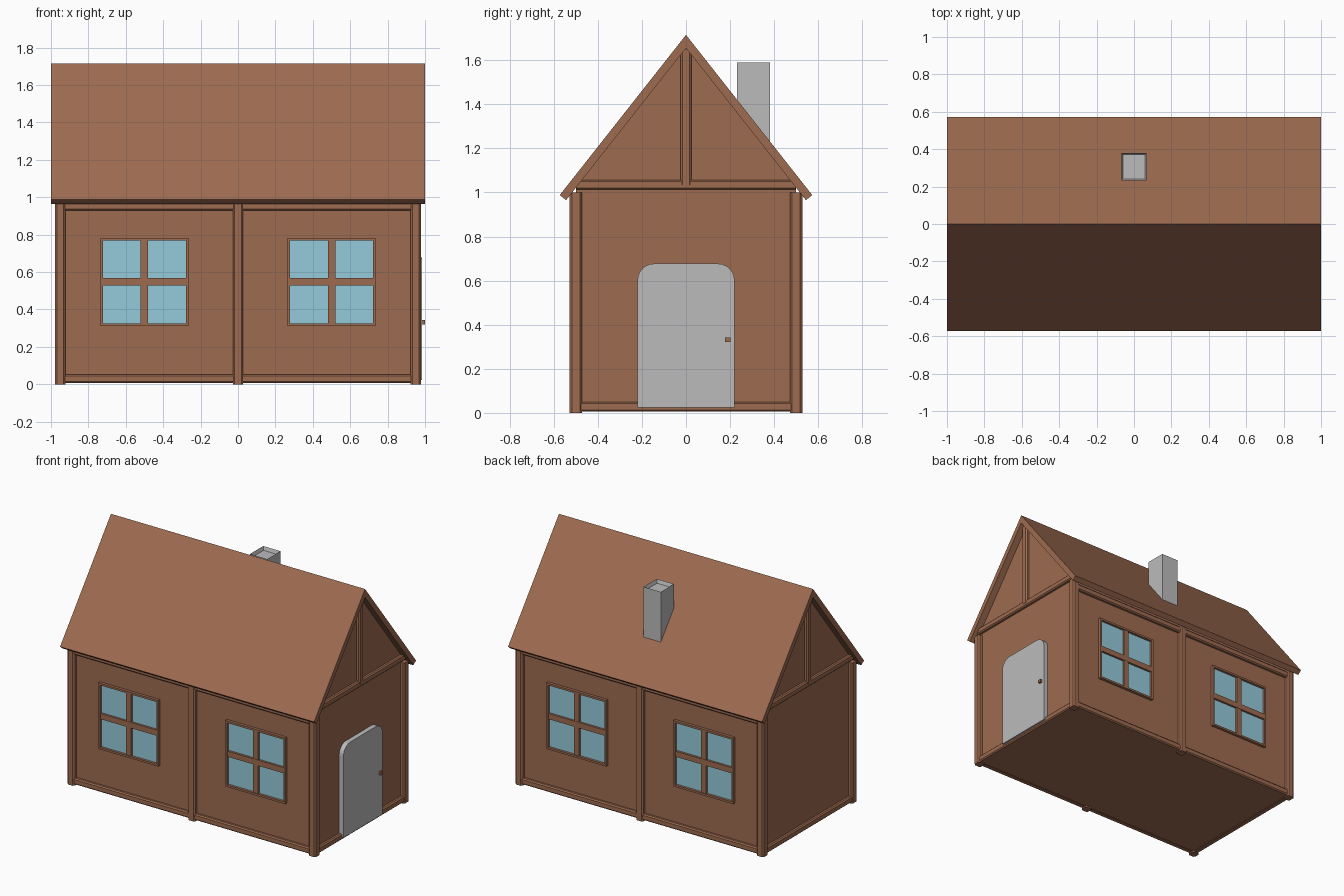
import bpy, bmesh, math
from mathutils import Vector

if "Cube" in bpy.data.objects:
    bpy.data.objects.remove(bpy.data.objects["Cube"])


def material(name, rgb):
    m = bpy.data.materials.new(name)
    m.diffuse_color = (*rgb, 1)
    m.use_nodes = True
    m.node_tree.nodes["Principled BSDF"].inputs["Base Color"].default_value = m.diffuse_color
    return m


BROWN = material("brown wood", (0.34, 0.147, 0.08))
GREY = material("grey stone", (0.50, 0.50, 0.50))
GLASS = material("pale blue glass", (0.30, 0.60, 0.71))


def finish(bm, name, mat):
    bmesh.ops.recalc_face_normals(bm, faces=bm.faces[:])
    me = bpy.data.meshes.new(name)
    bm.to_mesh(me)
    bm.free()
    me.materials.append(mat)
    ob = bpy.data.objects.new(name, me)
    bpy.context.collection.objects.link(ob)
    return ob


def box(name, lo, hi, mat):
    bm = bmesh.new()
    bmesh.ops.create_cube(bm, size=1)
    for v in bm.verts:
        v.co = Vector([(a + b) / 2 + c * (b - a) for a, b, c in zip(lo, hi, v.co)])
    return finish(bm, name, mat)


def extrude_x(name, pts, x0, x1, mat):
    """Extrude a y-z outline along x."""
    bm = bmesh.new()
    f = bm.faces.new([bm.verts.new((x0, y, z)) for y, z in pts])
    r = bmesh.ops.extrude_face_region(bm, geom=[f])
    for v in r["geom"]:
        if isinstance(v, bmesh.types.BMVert):
            v.co.x = x1
    return finish(bm, name, mat)


def beam(name, a, b, half, chamfer=0.35):
    """Timber with an eight-sided section running from a to b."""
    a, b = Vector(a), Vector(b)
    d = (b - a).normalized()
    u = Vector((0, 0, 1)) if abs(d.z) < 0.5 else Vector((1, 0, 0))
    w = d.cross(u)
    k = half * (1 - chamfer)
    sec = [(half, k), (k, half), (-k, half), (-half, k),
           (-half, -k), (-k, -half), (k, -half), (half, -k)]
    bm = bmesh.new()
    rings = [[bm.verts.new(p + u * s + w * t) for s, t in sec] for p in (a, b)]
    for r in rings:
        bm.faces.new(r)
    for i in range(8):
        j = (i + 1) % 8
        bm.faces.new((rings[0][i], rings[0][j], rings[1][j], rings[1][i]))
    return finish(bm, name, BROWN)


X, Y = 0.95, 0.5

# Walls with gables
extrude_x("house_walls", [(-Y, 0.01), (Y, 0.01), (Y, 1.03), (0, 1.665), (-Y, 1.03)], -X, X, BROWN)

# Roof slab
extrude_x("roof", [(0, 1.715), (0.573, 0.988), (0.544, 0.965), (0, 1.655),
                   (-0.544, 0.965), (-0.573, 0.988)], -1, 1, BROWN)

# Posts and rails on the long walls
for sy, side in ((-1, "front"), (1, "back")):
    for px, label in ((-X, "left"), (0, "middle"), (X, "right")):
        beam(f"{side}_{label}_post", (px, sy * Y, 0), (px, sy * Y, 1.0), 0.028)
    beam(f"{side}_bottom_rail", (-X, sy * Y, 0.03), (X, sy * Y, 0.03), 0.022)
    beam(f"{side}_top_rail", (-X, sy * Y, 0.952), (X, sy * Y, 0.952), 0.022)

# Rails and gable posts on the end walls
for sx, side in ((-1, "left"), (1, "right")):
    beam(f"{side}_bottom_rail", (sx * X, -Y, 0.028), (sx * X, Y, 0.028), 0.022)
    beam(f"{side}_gable_beam", (sx * X, -Y, 1.035), (sx * X, Y, 1.035), 0.022)
    beam(f"{side}_gable_post", (sx * X, 0, 1.035), (sx * X, 0, 1.65), 0.024)

# Windows, two on each long wall
W, ZC, T = 0.235, 0.547, 0.014
for sy, side in ((-1, "front"), (1, "back")):
    for cx, label in ((-0.5, "left"), (0.5, "right")):
        n = f"{side}_{label}_window"

        def part(name, x0, x1, z0, z1, depth, mat):
            ys = sorted((sy * 0.495, sy * depth))
            box(f"{n}_{name}", (cx + x0, ys[0], ZC + z0), (cx + x1, ys[1], ZC + z1), mat)

        part("glass", -W + .005, W - .005, -W + .005, W - .005, 0.503, GLASS)
        for s, a, b in ((-1, "left", "bottom"), (1, "right", "top")):
            lo, hi = sorted((s * W, s * (W - T)))
            part(f"{a}_frame", lo, hi, -W, W, 0.52, BROWN)
            part(f"{b}_frame", -W + T, W - T, lo, hi, 0.52, BROWN)
        part("upright_bar", -0.02, 0.02, -W + T, W - T, 0.516, BROWN)
        part("cross_bar", -W + T, W - T, -0.02, 0.02, 0.518, BROWN)

# Door with rounded top corners, and its knob
R, D, TOP = 0.075, 0.22, 0.677
arc = [(D - R + R * math.cos(t), TOP - R + R * math.sin(t))
       for t in (i * math.pi / 12 for i in range(7))]
outline = [(D, 0.024)] + arc + [(-y, z) for y, z in reversed(arc)] + [(-D, 0.024)]
extrude_x("door", outline, 0.945, 0.984, GREY)
box("door_knob", (0.98, 0.178, 0.321), (1.0, 0.201, 0.343), BROWN)

# Chimney with a sunken top
bm = bmesh.new()
bmesh.ops.create_cube(bm, size=1)
for v in bm.verts:
    v.co = Vector((v.co.x * 0.136, 0.306 + v.co.y * 0.148, 1.395 + v.co.z * 0.39))
top = max(bm.faces, key=lambda f: f.calc_center_median().z)
bmesh.ops.inset_region(bm, faces=[top], thickness=0.013)
for v in top.verts:
    v.co.z -= 0.025
finish(bm, "chimney", GREY)
